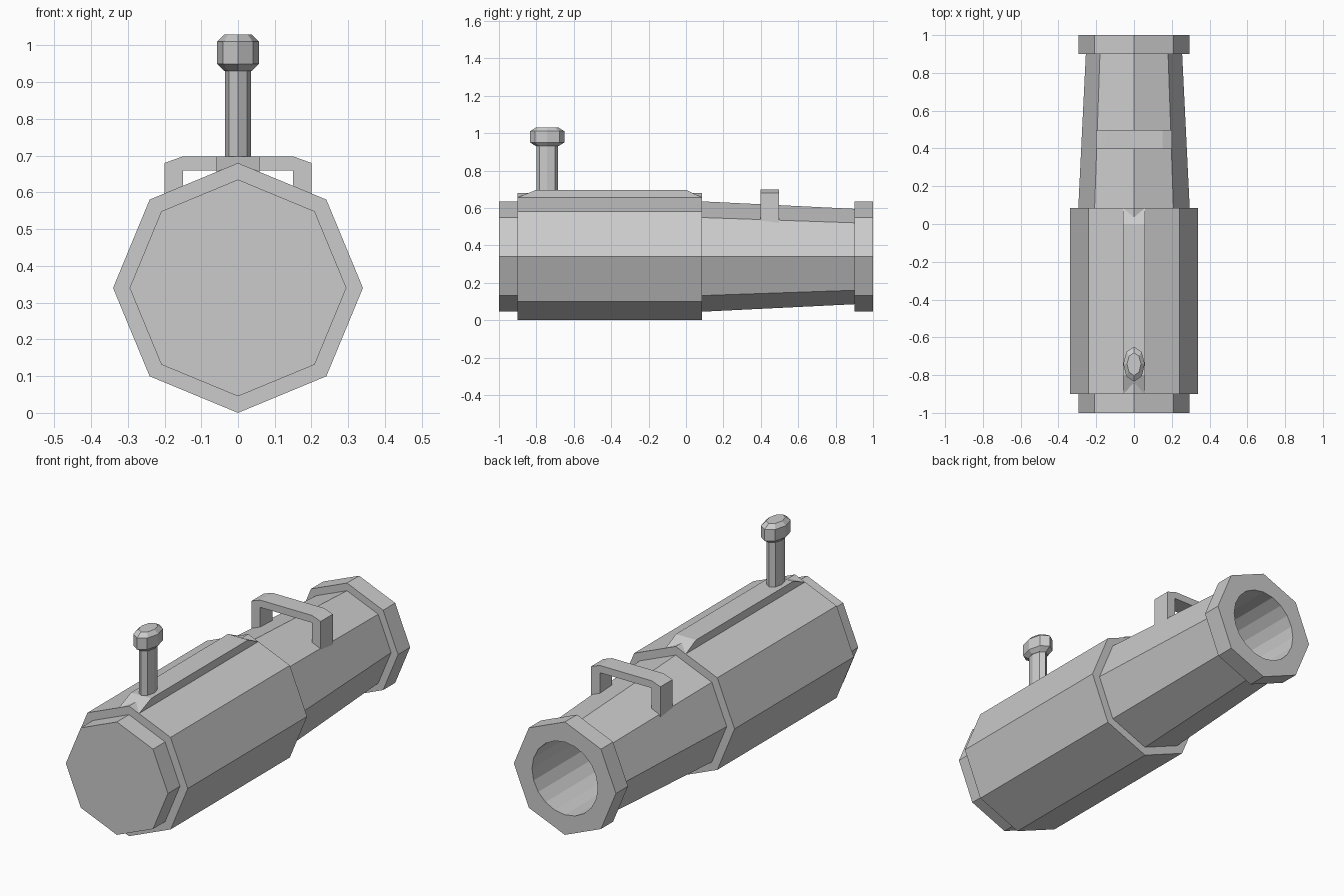
import bpy, bmesh, math

cube = bpy.data.objects.get("Cube")
if cube:
    bpy.data.objects.remove(cube, do_unlink=True)

grey = bpy.data.materials.new("plain grey")
grey.use_nodes = True
colour = (0.6, 0.6, 0.6, 1)
grey.diffuse_color = colour
grey.node_tree.nodes["Principled BSDF"].inputs["Base Color"].default_value = colour

AXIS = 0.34  # height of the tube's centre line


def make(name, bm):
    bmesh.ops.recalc_face_normals(bm, faces=bm.faces)
    mesh = bpy.data.meshes.new(name)
    bm.to_mesh(mesh)
    bm.free()
    mesh.materials.append(grey)
    obj = bpy.data.objects.new(name, mesh)
    bpy.context.collection.objects.link(obj)
    return obj


def loft(name, rings):
    """Join equal-sized rings of points into a closed solid."""
    bm = bmesh.new()
    loops = [[bm.verts.new(p) for p in ring] for ring in rings]
    n = len(loops[0])
    for a, b in zip(loops, loops[1:]):
        for i in range(n):
            j = (i + 1) % n
            bm.faces.new((a[i], a[j], b[j], b[i]))
    bm.faces.new(loops[0])
    bm.faces.new(loops[-1])
    return make(name, bm)


def circle(sides):
    return [(math.cos(i * math.tau / sides), math.sin(i * math.tau / sides))
            for i in range(sides)]


def tube(name, sections, sides=8):
    """Polygonal solid along y from (y, radius) sections."""
    return loft(name, [[(r * c, y, AXIS + r * s) for c, s in circle(sides)]
                       for y, r in sections])


# Main octagonal tube
tube("rear_cap", [(-1, 0.295), (-0.9, 0.295)])
tube("receiver", [(-0.9, 0.34), (0.085, 0.34)])
barrel = tube("barrel", [(0.085, 0.295), (0.9, 0.255)])
muzzle = tube("muzzle_ring", [(0.9, 0.295), (1, 0.295)])

# Round bore cut into the muzzle and barrel
cutter = tube("bore_cutter", [(0.15, 0.19), (1.1, 0.19)], 20)
cutter.hide_render = True
for part in (barrel, muzzle):
    mod = part.modifiers.new("bore", "BOOLEAN")
    mod.operation = "DIFFERENCE"
    mod.solver = "EXACT"
    mod.object = cutter
    bpy.context.view_layer.objects.active = part
    bpy.ops.object.modifier_apply(modifier=mod.name)
bpy.data.objects.remove(cutter, do_unlink=True)

# Top rail with ramped ends
rail = [(-0.9, 0.6), (-0.9, 0.656), (-0.8, 0.697), (0, 0.697), (0.085, 0.656), (0.085, 0.6)]
loft("top_rail", [[(x, y, z) for y, z in rail] for x in (-0.058, 0.058)])

# Arched sight bridge with chamfered corners
half = [(0.15, 0.5), (0.2, 0.5), (0.2, 0.68), (0.15, 0.698)]
inner = [(-0.15, 0.66), (0.15, 0.66)]
arch = half + [(-x, z) for x, z in reversed(half)] + inner
loft("sight_bridge", [[(x, y, z) for x, z in arch] for y in (0.397, 0.497)])


# Oval upright handle and knob
def upright(name, sections):
    loft(name, [[(0.057 * k * c, -0.742 + 0.092 * k * s, z) for c, s in circle(8)]
                for z, k in sections])


upright("handle_stem", [(0.65, 0.62), (0.94, 0.62)])
upright("handle_knob", [(0.93, 0.65), (0.95, 1), (1.01, 1), (1.03, 0.65)])
